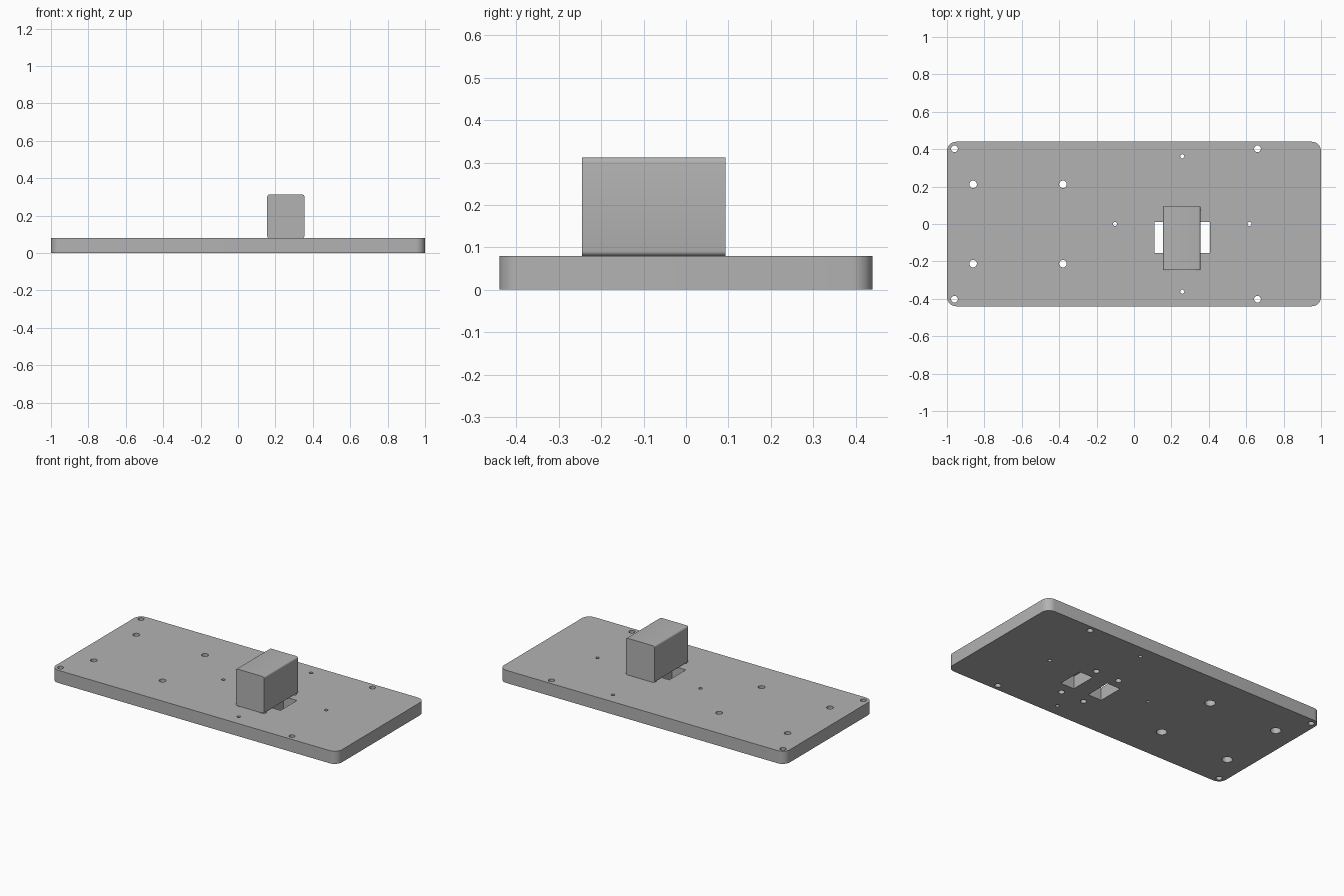
import bpy
import bmesh
from math import radians
from mathutils import Matrix, Vector

cube = bpy.data.objects.get("Cube")
if cube:
    bpy.data.objects.remove(cube, do_unlink=True)

GREY = (0.45, 0.45, 0.45, 1)
grey = bpy.data.materials.new("plain grey")
grey.use_nodes = True
grey.diffuse_color = GREY
grey.node_tree.nodes["Principled BSDF"].inputs["Base Color"].default_value = GREY

THICK = 0.08


def add_box(bm, x0, x1, y0, y1, z0, z1):
    centre = Vector((x0 + x1, y0 + y1, z0 + z1)) / 2
    size = (x1 - x0, y1 - y0, z1 - z0)
    bmesh.ops.create_cube(bm, matrix=Matrix.Translation(centre) @ Matrix.Diagonal((*size, 1)))


def add_peg(bm, x, y, r, z0, z1):
    bmesh.ops.create_cone(bm, cap_ends=True, segments=32, radius1=r, radius2=r,
                          depth=z1 - z0, matrix=Matrix.Translation((x, y, (z0 + z1) / 2)))


def round_edges(bm, axis, radius, segments):
    """Round the four box edges that run along one axis."""
    edges = [e for e in bm.edges
             if abs((e.verts[0].co - e.verts[1].co).normalized()[axis]) > 0.9]
    bmesh.ops.bevel(bm, geom=edges, offset=radius, segments=segments,
                    profile=0.5, affect='EDGES')


def finish(bm, name):
    mesh = bpy.data.meshes.new(name)
    bm.to_mesh(mesh)
    bm.free()
    mesh.materials.append(grey)
    obj = bpy.data.objects.new(name, mesh)
    bpy.context.collection.objects.link(obj)
    return obj


def smooth(obj):
    bpy.ops.object.select_all(action='DESELECT')
    obj.select_set(True)
    bpy.context.view_layer.objects.active = obj
    bpy.ops.object.shade_smooth_by_angle(angle=radians(30))


def cut(obj, cutter):
    cutter.hide_render = True
    mod = obj.modifiers.new("cut", 'BOOLEAN')
    mod.operation = 'DIFFERENCE'
    mod.solver = 'EXACT'
    mod.object = cutter
    bpy.context.view_layer.objects.active = obj
    bpy.ops.object.modifier_apply(modifier=mod.name)
    bpy.data.objects.remove(cutter, do_unlink=True)


# Base plate with rounded corners
bm = bmesh.new()
add_box(bm, -1, 1, -0.44, 0.44, 0, THICK)
round_edges(bm, 2, 0.05, 8)
plate = finish(bm, "base_plate")

# Through holes and the two slots beside the block
bm = bmesh.new()
low, high = -0.02, THICK + 0.02
for side in (-1, 1):
    for x in (-0.96, 0.66):
        add_peg(bm, x, side * 0.402, 0.018, low, high)
    for x in (-0.86, -0.38):
        add_peg(bm, x, side * 0.212, 0.02, low, high)
    add_peg(bm, 0.258, side * 0.362, 0.011, low, high)
    add_peg(bm, 0.258 + side * 0.36, 0, 0.011, low, high)
    for y in (0.074, -0.23):
        add_peg(bm, 0.258 + side * 0.081, y, 0.018, low, high)
    inner, outer = 0.258 + side * 0.053, 0.258 + side * 0.148
    add_box(bm, min(inner, outer), max(inner, outer), -0.155, 0.01, low, high)
cut(plate, finish(bm, "hole_cutter"))

# Wider recesses on the underside
bm = bmesh.new()
for side in (-1, 1):
    for x in (-0.86, -0.38):
        add_peg(bm, x, side * 0.212, 0.03, low, THICK / 2)
cut(plate, finish(bm, "recess_cutter"))
smooth(plate)

# Block standing on the plate
bm = bmesh.new()
add_box(bm, 0.156, 0.355, -0.245, 0.093, THICK, 0.312)
round_edges(bm, 1, 0.011, 4)
smooth(finish(bm, "block"))
